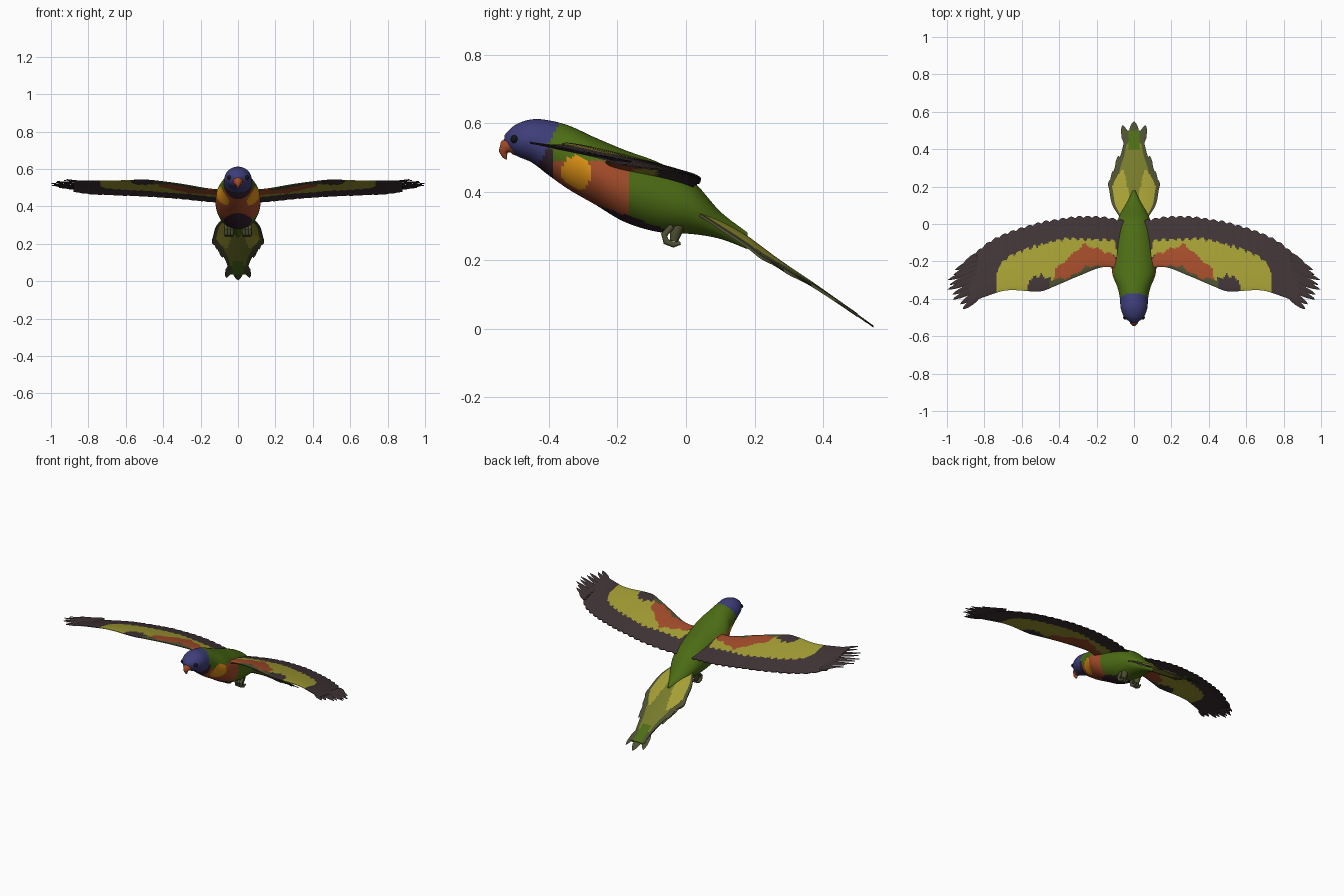
import bpy
import bmesh
import math
from mathutils import Vector

cube = bpy.data.objects.get("Cube")
if cube:
    bpy.data.objects.remove(cube, do_unlink=True)


# ---------- materials ----------
def linear(channel):
    c = channel / 255
    return c / 12.92 if c < 0.04 else ((c + 0.055) / 1.055) ** 2.4


def make_material(name, rgb):
    mat = bpy.data.materials.new(name)
    mat.use_nodes = True
    colour = tuple(linear(c) for c in rgb) + (1,)
    mat.diffuse_color = colour
    mat.node_tree.nodes["Principled BSDF"].inputs["Base Color"].default_value = colour
    return mat


PALETTE = {
    "blue": (62, 62, 122), "green": (76, 108, 20), "red": (164, 76, 42),
    "yellow": (164, 158, 52), "dark_brown": (64, 52, 54), "orange": (222, 146, 22),
    "olive": (118, 122, 42), "dark_olive": (78, 80, 50),
    "dark_purple": (52, 34, 46), "black": (22, 20, 22),
}
MATERIALS = {name: make_material(name, rgb) for name, rgb in PALETTE.items()}
NAMES = list(PALETTE)


# ---------- helpers ----------
def curve(table, x):
    """Smoothly interpolate the rows (x, a, b, ...) of a table."""
    i = 0
    while i < len(table) - 2 and x > table[i + 1][0]:
        i += 1
    p, q = table[i], table[i + 1]
    before, after = table[max(i - 1, 0)], table[min(i + 2, len(table) - 1)]
    span = q[0] - p[0]
    u = min(max((x - p[0]) / span, 0), 1)
    out = []
    for a, b, c, d in zip(before[1:], p[1:], q[1:], after[1:]):
        m = (c - a) / (q[0] - before[0]) * span
        n = (d - b) / (after[0] - p[0]) * span
        out.append(b + u * m + u * u * (3 * (c - b) - 2 * m - n)
                   + u ** 3 * (2 * (b - c) + m + n))
    return out


def inside(polygon, x, y):
    hit = False
    for (ax, ay), (bx, by) in zip(polygon, polygon[1:] + polygon[:1]):
        if (ay > y) != (by > y) and x < ax + (y - ay) / (by - ay) * (bx - ax):
            hit = not hit
    return hit


def smooth(obj):
    bpy.ops.object.select_all(action="DESELECT")
    obj.select_set(True)
    bpy.context.view_layer.objects.active = obj
    bpy.ops.object.shade_smooth_by_angle(angle=math.radians(45))


def loft(name, rings, paint):
    """Skin closed rings; paint is a colour name or a rule on face centres."""
    bm = bmesh.new()
    rows = [[bm.verts.new(p) for p in ring] for ring in rings]
    for a, b in zip(rows, rows[1:]):
        for k in range(len(a)):
            n = (k + 1) % len(a)
            bm.faces.new((a[k], a[n], b[n], b[k]))
    bm.faces.new(rows[0])
    bm.faces.new(rows[-1])
    bmesh.ops.recalc_face_normals(bm, faces=bm.faces)
    used = []
    for face in bm.faces:
        colour = paint if isinstance(paint, str) else paint(face.calc_center_median())
        if colour not in used:
            used.append(colour)
        face.material_index = used.index(colour)
    mesh = bpy.data.meshes.new(name)
    bm.to_mesh(mesh)
    bm.free()
    for colour in used:
        mesh.materials.append(MATERIALS[colour])
    obj = bpy.data.objects.new(name, mesh)
    bpy.context.collection.objects.link(obj)
    smooth(obj)


def tube(name, x, path, colour, sides=14):
    """Round tube along (y, z, radius) points at one x."""
    rings = []
    for i, (y, z, r) in enumerate(path):
        a, b = path[max(i - 1, 0)], path[min(i + 1, len(path) - 1)]
        normal = Vector((0, a[1] - b[1], b[0] - a[0])).normalized()
        rings.append([Vector((x, y, z)) + r * (Vector((math.cos(t), 0, 0)) + normal * math.sin(t))
                      for t in (math.tau * k / sides for k in range(sides))])
    loft(name, rings, colour)


def feather(name, base, tip, width, height, colour):
    """Thin pointed blade from base to tip lying on the surface height(x, y)."""
    base, tip = Vector(base), Vector(tip)
    along = tip - base
    across = Vector((-along.y, along.x)).normalized() * width
    rings = []
    for t, w in ((0, 0.8), (0.35, 1), (0.7, 0.75), (0.9, 0.4), (1, 0.04)):
        c = base + along * t
        z = height(c.x, c.y)
        left, right = c + across * w, c - across * w
        rings.append([(left.x, left.y, z), (c.x, c.y, z + 0.003),
                      (right.x, right.y, z), (c.x, c.y, z - 0.003)])
    loft(name, rings, colour)


# ---------- body and head: y, bottom, top, half width ----------
BODY = [(-.53, .54, .565, .012), (-.5, .508, .594, .05), (-.45, .485, .611, .071),
        (-.4, .447, .608, .075), (-.34, .405, .592, .088), (-.27, .365, .56, .115),
        (-.18, .312, .522, .12), (-.08, .282, .485, .11), (.02, .276, .43, .088),
        (.1, .262, .342, .048), (.18, .232, .28, .008)]


def body_colour(c):
    x, y, z = abs(c.x), c.y, c.z
    if y < -.37 - (.6 - z) * .5:
        return "blue"
    if y < -.385 and z < .525:
        return "dark_purple"
    if x > .05 and ((y + .32) / .045) ** 2 + ((z - .455) / .05) ** 2 < 1:
        return "orange"
    if y < -.06 and z < .375 - .35 * (y + .3):
        return "dark_purple"
    return "red" if y < -.17 and z < .49 else "green"


rings = []
for i in range(91):
    y = BODY[0][0] + (BODY[-1][0] - BODY[0][0]) * i / 90
    low, high, w = curve(BODY, y)
    rings.append([(w * math.cos(a), y, (low + high) / 2 + (high - low) / 2 * math.sin(a))
                  for a in (math.tau * k / 64 for k in range(64))])
loft("body", rings, body_colour)

# ---------- beak ----------
tube("beak", 0, [(-.485, .535, .034), (-.51, .537, .029), (-.526, .53, .022),
                 (-.534, .516, .013), (-.529, .504, .008), (-.524, .494, .002)], "red")

# ---------- wings: x, leading y, trailing y, height at y = 0 ----------
WING = [(.05, -.25, .02, .43), (.16, -.23, .04, .445), (.3, -.28, .043, .46),
        (.43, -.335, .025, .467), (.5, -.36, .012, .468), (.68, -.355, -.045, .464),
        (.8, -.39, -.11, .457), (.9, -.43, -.21, .452)]
RED = [(.05, -.24), (.12, -.16), (.27, -.11), (.34, -.17), (.42, -.24),
       (.43, -.3), (.34, -.285), (.25, -.225), (.15, -.23)]
YELLOW = [(.09, -.17), (.1, -.09), (.35, -.075), (.46, -.1), (.57, -.13), (.68, -.18),
          (.73, -.24), (.74, -.4), (.58, -.4), (.56, -.3), (.5, -.27), (.44, -.3), (.36, -.2)]


def wing_height(x, y):
    return curve(WING, abs(x))[2] - .2 * y


def wing_colour(c):
    x, y = abs(c.x), c.y
    if inside(RED, x, y + .006 * math.sin(x * 90)):
        return "red"
    if inside(YELLOW, x, y + .008 * math.sin(x * 150)):
        return "yellow"
    if x < .45 and y < curve(WING, x)[0] + .05:
        return "dark_olive"
    return "dark_brown"


CHORD = 30
for side, label in ((1, "left"), (-1, "right")):
    rings = []
    for i in range(121):
        x = .05 + .83 * i / 120
        lead, trail, _ = curve(WING, x)
        trail -= .012 * (1 - abs(math.sin(math.pi * x / .045)))
        upper, lower = [], []
        for k in range(CHORD + 1):
            t = k / CHORD
            y = lead + (trail - lead) * t
            z = wing_height(x, y) - .012 * t ** 3
            half = .002 + .035 * math.sqrt(t) * (1 - t) ** 2 * (1 - .8 * x)
            upper.append((side * x, y, z + half))
            lower.append((side * x, y, z - half))
        rings.append(upper + lower[::-1])
    loft(label + "_wing", rings, wing_colour)

    # separated flight feathers at the wing tip
    for k in range(10):
        f = k / 9
        reach = .9 + .1 * math.sin(math.pi * (.05 + .85 * f)) - .015 * (k % 2)
        feather(f"{label}_tip_feather_{k + 1}", (side * .84, -.395 + .23 * f),
                (side * reach, -.455 + .235 * f), .016, wing_height, "dark_brown")

    # eye
    bpy.ops.mesh.primitive_uv_sphere_add(segments=16, ring_count=10, radius=.012,
                                         location=(side * .046, -.5, .553))
    eye = bpy.context.object
    eye.name = label + "_eye"
    eye.data.materials.append(MATERIALS["black"])
    smooth(eye)

    # tucked foot with curled toes
    for k in range(3):
        tube(f"{label}_toe_{k + 1}", side * (.032 + .016 * k),
             [(-.04, .3, .009), (-.064, .274, .01), (-.058, .254, .01),
              (-.036, .245, .009), (-.016, .25, .005)], "dark_olive", 10)
    tube(label + "_leg", side * .048, [(-.02, .31, .02), (-.03, .28, .018), (-.035, .255, .012)],
         "dark_olive")

# ---------- tail: y, half width, height ----------
TAIL = [(.02, .065, .35), (.1, .115, .312), (.18, .132, .265), (.22, .138, .236),
        (.26, .112, .206), (.3, .104, .178), (.36, .075, .138), (.42, .058, .096),
        (.46, .05, .068), (.5, .05, .04), (.55, .04, .004)]
TAIL_YELLOW = [(.02, .03), (.07, .03), (.105, .12), (.115, .2), (.095, .25),
               (.06, .295), (.045, .25), (.03, .18)]


def tail_height(x, y):
    return curve(TAIL, y)[1] - 1.5 * x * x * min(1, (.56 - y) * 4)


def tail_colour(c):
    x, y = abs(c.x), c.y
    if inside(TAIL_YELLOW, x, y):
        return "yellow"
    if y > .4 and x < .03:
        return "green"
    return "olive" if y < .43 and x < .72 * curve(TAIL, y)[0] else "dark_olive"


rings = []
for i in range(71):
    y = .02 + .48 * i / 70
    w = curve(TAIL, y)[0]
    row = [w * (k / 14 - 1) for k in range(29)]
    rings.append([(x, y, tail_height(x, y) + .005) for x in row]
                 + [(x, y, tail_height(x, y) - .005) for x in reversed(row)])
loft("tail", rings, tail_colour)

# feather ends along the tail
for k, (bx, by, tx, ty) in enumerate([(.035, .43, .062, .528), (.1, .17, .112, .285),
                                      (.08, .25, .083, .365)]):
    for side, label in ((1, "left"), (-1, "right")):
        feather(f"{label}_tail_feather_{k + 1}", (side * bx, by), (side * tx, ty), .022,
                tail_height, "dark_olive")
feather("middle_tail_feather", (0, .44), (0, .548), .03, tail_height, "dark_olive")
